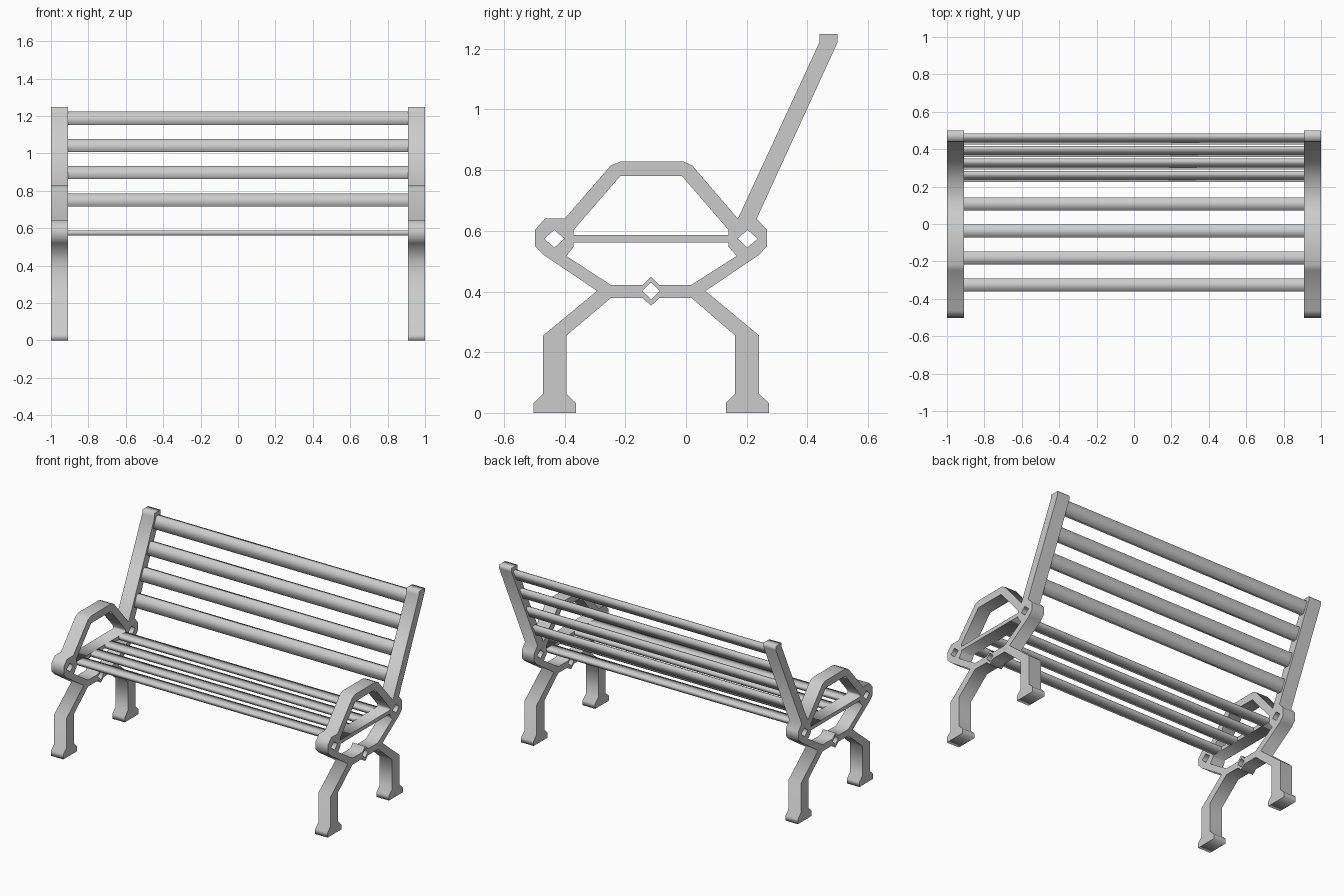
import bpy
from math import pi


def prism(name, loops, x, half):
    """Extrude closed (y, z) loops along x; inner loops become holes."""
    cu = bpy.data.curves.new(name, 'CURVE')
    cu.dimensions = '2D'
    cu.fill_mode = 'BOTH'
    cu.extrude = half
    for pts in loops:
        sp = cu.splines.new('POLY')
        sp.points.add(len(pts) - 1)
        for p, (y, z) in zip(sp.points, pts):
            p.co = (y, z, 0, 1)
        sp.use_cyclic_u = True
    ob = bpy.data.objects.new(name, cu)
    ob.location.x = x
    ob.rotation_euler = (pi / 2, 0, pi / 2)
    bpy.context.collection.objects.link(ob)
    bpy.ops.object.select_all(action='DESELECT')
    ob.select_set(True)
    bpy.context.view_layer.objects.active = ob
    bpy.ops.object.convert(target='MESH')
    return bpy.context.object


def diamond(y, z, w, h):
    return [(y - w, z), (y, z + h), (y + w, z), (y, z - h)]


# Side frame silhouette: front leg, scroll, armrest, back post, rear leg
outline = [
    (-0.503, 0), (-0.503, 0.032), (-0.471, 0.063), (-0.471, 0.255),
    (-0.293, 0.402), (-0.468, 0.52), (-0.498, 0.55), (-0.498, 0.603),
    (-0.465, 0.64), (-0.40, 0.64), (-0.248, 0.815), (-0.217, 0.828),
    (-0.007, 0.828), (0.021, 0.815), (0.171, 0.64), (0.44, 1.222),
    (0.44, 1.248), (0.50, 1.248), (0.50, 1.222), (0.233, 0.64),
    (0.267, 0.603), (0.267, 0.55), (0.24, 0.52), (0.064, 0.402),
    (0.241, 0.255), (0.241, 0.063), (0.273, 0.032), (0.273, 0),
    (0.131, 0), (0.131, 0.032), (0.162, 0.063), (0.162, 0.255),
    (0.018, 0.379), (-0.087, 0.379), (-0.115, 0.353), (-0.143, 0.379),
    (-0.247, 0.379), (-0.394, 0.255), (-0.394, 0.063), (-0.362, 0.032),
    (-0.362, 0)]
# Openings above and below the seat rail
arm_gap = [(-0.217, 0.78), (-0.013, 0.78), (0.14, 0.603), (0.14, 0.587),
           (-0.37, 0.587), (-0.37, 0.603)]
under_gap = [(-0.37, 0.562), (0.14, 0.562), (0.14, 0.548), (0.167, 0.517),
             (0.016, 0.421), (-0.087, 0.421), (-0.115, 0.449),
             (-0.143, 0.421), (-0.247, 0.421), (-0.394, 0.517),
             (-0.37, 0.548)]
holes = [diamond(-0.434, 0.574, 0.033, 0.029),
         diamond(0.203, 0.574, 0.033, 0.029),
         diamond(-0.115, 0.402, 0.029, 0.028)]

for side, sx in (("left", -1), ("right", 1)):
    prism(side + "_frame", [outline, arm_gap, under_gap] + holes,
          sx * 0.955, 0.045)

for i in range(4):
    # Seat slats
    y = 0.142 - 0.1445 * i
    prism(f"seat_slat_{i + 1}",
          [[(y - 0.07, 0.562), (y, 0.562), (y, 0.587), (y - 0.07, 0.587)]],
          0, 0.91)
    # Back slats, leaning with the posts
    top = 1.223 - 0.1455 * i
    lo, hi = [0.202 + (z - 0.64) * 0.46 for z in (top - 0.07, top)]
    t = 0.0135
    prism(f"back_slat_{i + 1}",
          [[(lo - t, top - 0.07), (lo + t, top - 0.07),
            (hi + t, top), (hi - t, top)]], 0, 0.91)
